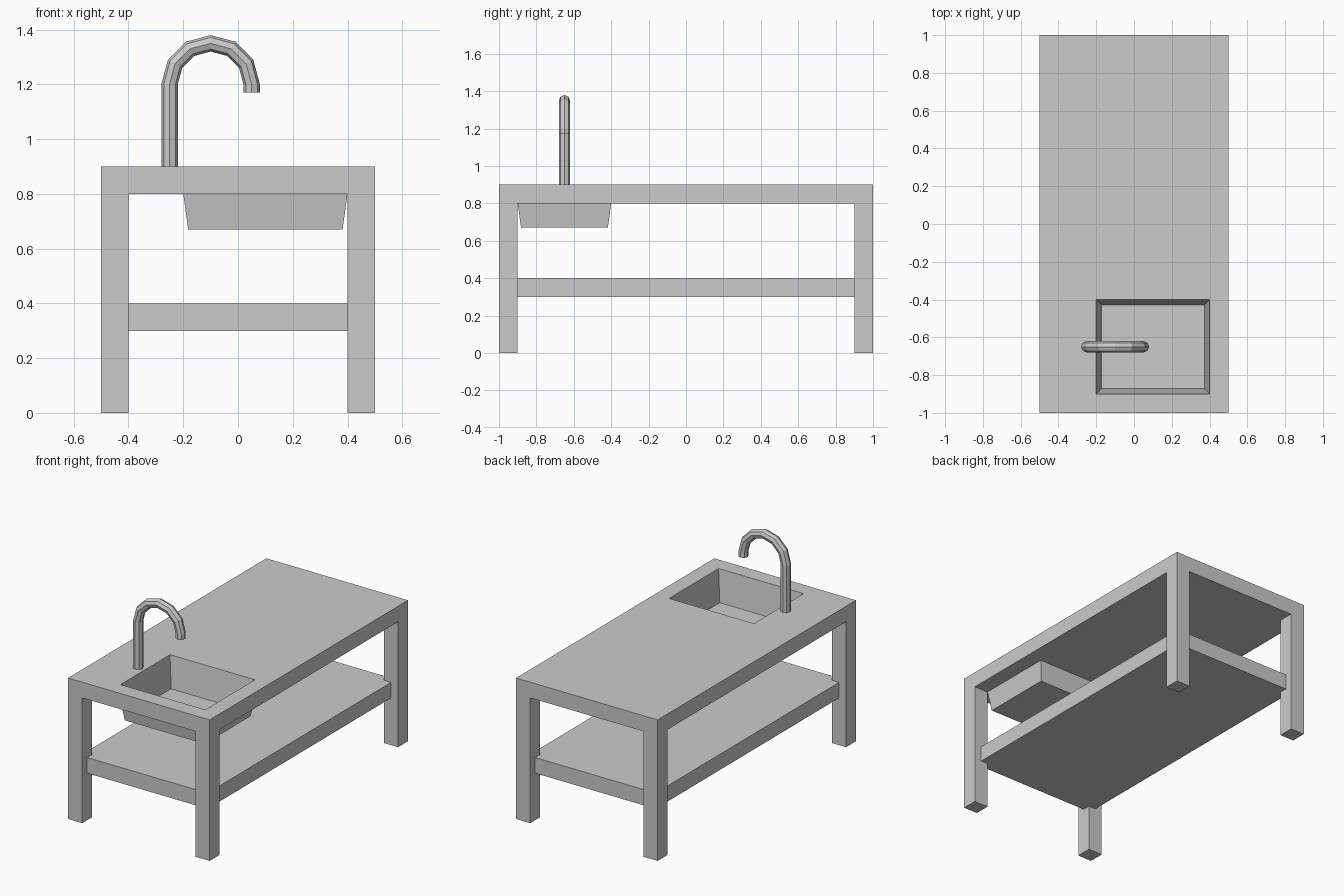
import bpy, bmesh, math
from mathutils import Vector

if "Cube" in bpy.data.objects:
    bpy.data.objects.remove(bpy.data.objects["Cube"])


def loft(name, rings):
    """Bridge a list of equal-length rings with quads and cap both ends."""
    bm = bmesh.new()
    loops = [[bm.verts.new(p) for p in ring] for ring in rings]
    n = len(loops[0])
    for a, b in zip(loops, loops[1:]):
        for i in range(n):
            j = (i + 1) % n
            bm.faces.new((a[i], a[j], b[j], b[i]))
    bm.faces.new(loops[0])
    bm.faces.new(loops[-1])
    bmesh.ops.recalc_face_normals(bm, faces=bm.faces)
    mesh = bpy.data.meshes.new(name)
    bm.to_mesh(mesh)
    bm.free()
    obj = bpy.data.objects.new(name, mesh)
    bpy.context.collection.objects.link(obj)
    return obj


def rect(x0, x1, y0, y1, z, inset=0.0):
    x0, x1, y0, y1 = x0 + inset, x1 - inset, y0 + inset, y1 - inset
    return [(x0, y0, z), (x1, y0, z), (x1, y1, z), (x0, y1, z)]


def box(name, x0, x1, y0, y1, z0, z1):
    return loft(name, [rect(x0, x1, y0, y1, z0), rect(x0, x1, y0, y1, z1)])


# Worktop with the sink basin in one closed shell, from basin floor to underside
sink = (-0.2, 0.4, -0.9, -0.4)
table = (-0.5, 0.5, -1.0, 1.0)
loft("worktop_with_sink", [
    rect(*sink, 0.70, 0.028),   # basin floor
    rect(*sink, 0.90),          # basin rim
    rect(*table, 0.90),
    rect(*table, 0.80),
    rect(*sink, 0.80),          # basin outside
    rect(*sink, 0.67, 0.018),
])

# Four legs, mirrored from one corner
leg = box("legs", 0.4, 0.5, 0.9, 1.0, 0.0, 0.8)
mirror = leg.modifiers.new("mirror", 'MIRROR')
mirror.use_axis = (True, True, False)
mirror.use_mirror_merge = False

# Lower shelf, let halfway into the legs
box("lower_shelf", -0.45, 0.45, -0.95, 0.95, 0.3, 0.4)

# Faucet: eight-sided pipe swept along a gooseneck path
Y, R, BEND = -0.65, 0.03, 0.15
path = [Vector((-0.25, Y, 0.9))]
for k in range(7):
    a = math.pi - k * math.pi / 6
    path.append(Vector((-0.1 + BEND * math.cos(a), Y, 1.2 + BEND * math.sin(a))))
path.append(Vector((0.05, Y, 1.17)))

rings = []
for i, p in enumerate(path):
    if i < 2:
        a = math.pi
    else:
        a = max(0.0, math.pi - (i - 1) * math.pi / 6)
    out = Vector((math.cos(a), 0, math.sin(a)))
    side = Vector((0, 1, 0))
    rings.append([p + R * (math.cos(t) * out + math.sin(t) * side)
                  for t in (s * math.pi / 4 for s in range(8))])
loft("faucet", rings)
